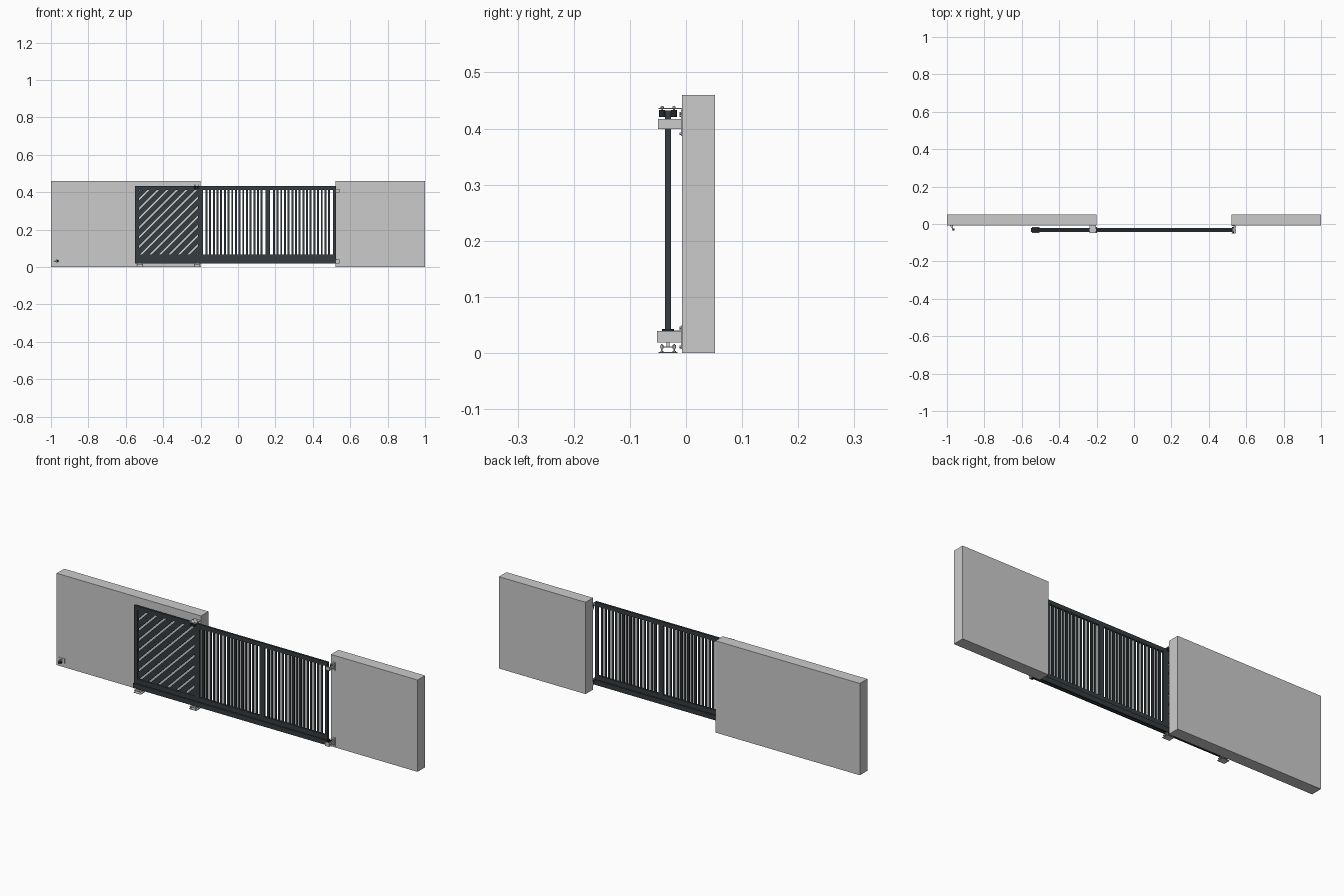
import bpy, bmesh, math
from mathutils import Matrix, Vector

if "Cube" in bpy.data.objects:
    bpy.data.objects.remove(bpy.data.objects["Cube"])

def material(name, rgb):
    m = bpy.data.materials.new(name)
    m.diffuse_color = (*rgb, 1)
    m.use_nodes = True
    m.node_tree.nodes["Principled BSDF"].inputs["Base Color"].default_value = m.diffuse_color
    return m

DARK = material("anthracite_paint", (0.035, 0.045, 0.05))
BLACK = material("black_nylon", (0.02, 0.02, 0.022))
GY = -0.032                      # gate centre plane

def finish(name, bm, mat=None, smooth=False):
    bmesh.ops.recalc_face_normals(bm, faces=bm.faces)
    me = bpy.data.meshes.new(name)
    bm.to_mesh(me)
    bm.free()
    ob = bpy.data.objects.new(name, me)
    bpy.context.collection.objects.link(ob)
    if mat:
        me.materials.append(mat)
    if smooth:
        bpy.ops.object.select_all(action='DESELECT')
        ob.select_set(True)
        bpy.context.view_layer.objects.active = ob
        bpy.ops.object.shade_smooth_by_angle(angle=math.radians(35))
    return ob

def box(bm, x0, x1, y0, y1, z0, z1):
    m = Matrix.Translation(((x0+x1)/2, (y0+y1)/2, (z0+z1)/2)) @ \
        Matrix.Diagonal((x1-x0, y1-y0, z1-z0, 1))
    bmesh.ops.create_cube(bm, size=1, matrix=m)

def cyl(bm, c, r, h, axis='Z', n=16):
    rot = {'Z': Matrix(), 'X': Matrix.Rotation(math.pi/2, 4, 'Y'),
           'Y': Matrix.Rotation(math.pi/2, 4, 'X')}[axis]
    bmesh.ops.create_cone(bm, cap_ends=True, segments=n, radius1=r, radius2=r,
                          depth=h, matrix=Matrix.Translation(c) @ rot)

def prism(bm, pts, axis, a, b):
    """Extrude a 2D outline along X (pts = y,z) or Z (pts = x,y)."""
    at = (lambda p, t: (t, *p)) if axis == 'X' else (lambda p, t: (*p, t))
    f = bm.faces.new([bm.verts.new(at(p, a)) for p in pts])
    r = bmesh.ops.extrude_face_region(bm, geom=[f])
    d = Vector((b-a, 0, 0)) if axis == 'X' else Vector((0, 0, b-a))
    bmesh.ops.translate(bm, vec=d, verts=[v for v in r['geom'] if isinstance(v, bmesh.types.BMVert)])

# walls
for name, x0, x1 in (("left_wall", -1, -0.2), ("right_wall", 0.52, 1)):
    bm = bmesh.new()
    box(bm, x0, x1, -0.007, 0.052, 0, 0.46)
    finish(name, bm)

# gate frame: rails and posts
X0, X1, ZB, ZT = -0.551, 0.523, 0.043, 0.432
bm = bmesh.new()
box(bm, X0, X1, GY-.005, GY+.005, ZB, 0.066)
box(bm, X0, X1, GY-.005, GY+.005, 0.411, ZT)
posts = [(X0, -0.53), (-0.215, -0.188), (0.146, 0.172), (0.507, X1)]
for a, b in posts:
    box(bm, a, b, GY-.005, GY+.005, 0.066, 0.411)
finish("gate_frame", bm, DARK)

# vertical bars in the two right bays
bm = bmesh.new()
for (_, a), (b, _) in zip(posts[1:3], posts[2:4]):
    n = 16
    for i in range(n):
        x = a + (b-a)*(i+1)/(n+1)
        box(bm, x-.0052, x+.0052, GY-.0035, GY+.0035, 0.062, 0.415)
finish("vertical_bars", bm, DARK)

# diagonal slats clipped to the left bay
bm = bmesh.new()
pitch = 0.036
cx, cz = -0.3725, 0.2385
for i in range(-8, 9):
    m = Matrix.Translation((cx, GY, cz)) @ Matrix.Rotation(-math.pi/4, 4, 'Y') @ \
        Matrix.Translation((0, 0, i*pitch)) @ Matrix.Diagonal((0.9, 0.007, 0.027, 1))
    bmesh.ops.create_cube(bm, size=1, matrix=m)
for co, no in (((-0.532, 0, 0), (-1, 0, 0)), ((-0.213, 0, 0), (1, 0, 0)),
               ((0, 0, 0.064), (0, 0, -1)), ((0, 0, 0.413), (0, 0, 1))):
    bmesh.ops.bisect_plane(bm, geom=bm.verts[:]+bm.edges[:]+bm.faces[:],
                           plane_co=co, plane_no=no, clear_outer=True)
    bmesh.ops.holes_fill(bm, edges=[e for e in bm.edges if e.is_boundary], sides=0)
finish("diagonal_slats", bm, DARK)

# C-shaped running track under the gate
bm = bmesh.new()
half = [(.004, .019), (.011, .019), (.011, .043)]
inner = [(.009, .041), (.009, .021), (.004, .021)]
prof = [(GY+y, z) for y, z in half] + [(GY-y, z) for y, z in reversed(half)] + \
       [(GY-y, z) for y, z in reversed(inner)] + [(GY+y, z) for y, z in inner]
prism(bm, prof, 'X', X0, X1)
finish("running_track", bm, DARK)

# roller carriages: base plate, studs with nuts, top plate, wheels in the track
for k, x in enumerate((-0.525, -0.218), 1):
    bm = bmesh.new()
    box(bm, x-.02, x+.02, GY-.017, GY+.017, 0, 0.002)
    box(bm, x-.018, x+.018, GY-.014, GY+.014, 0.010, 0.012)
    box(bm, x-.012, x+.012, GY-.003, GY+.003, 0.012, 0.034)
    for sx in (-1, 1):
        for sy in (-1, 1):
            px, py = x+sx*.014, GY+sy*.011
            cyl(bm, (px, py, .008), .0013, .016, n=8)
            for z in (.003, .009, .013):
                cyl(bm, (px, py, z), .0028, .002, n=6)
    finish(f"carriage_{k}", bm)
    bm = bmesh.new()
    for sx in (-1, 1):
        for sy in (-1, 1):
            cyl(bm, (x+sx*.011, GY+sy*.006, .031), .009, .004, 'Y', 20)
    finish(f"carriage_wheels_{k}", bm, BLACK, True)

# wall plate with bolt heads
def wall_plate(bm, x, z0, z1, w=.016):
    box(bm, x-w/2, x+w/2, -.009, -.007, z0, z1)
    for z in (z0+.004, z1-.004):
        cyl(bm, (x, -.010, z), .0025, .003, 'Y', 6)

# catchers: open-sided jaws that take the gate end
def catcher(name, x, z0, z1, front):
    bm = bmesh.new()
    jaw = [(x-.006, front), (x+.016, front), (x+.016, -.007), (x-.006, -.007),
           (x-.006, -.010), (x+.012, -.010), (x+.012, front+.003), (x-.006, front+.003)]
    prism(bm, jaw, 'Z', z0, z1)
    wall_plate(bm, x+.013, z0-.012, z1+.010, .012)
    for y in (front+.008, GY, -.016):
        cyl(bm, (x+.017, y, (z0+z1)/2), .002, .003, 'X', 6)
    finish(name, bm)
    bm = bmesh.new()
    for y in (GY-.012, GY+.012):
        cyl(bm, (x+.004, y, (z0+z1)/2), .0055, (z1-z0)*.8)
    finish(name + "_rollers", bm, BLACK, True)

catcher("upper_catcher", 0.526, 0.399, 0.417, -0.050)
catcher("lower_catcher", 0.526, 0.019, 0.039, -0.052)

# upper guide: bracket on the left wall with four side rollers
gx = -0.220
bm = bmesh.new()
box(bm, gx-.018, gx+.018, -.049, -.007, .435, .437)
box(bm, gx-.018, gx+.018, -.009, -.007, .419, .437)
for s in (-1, 1):
    cyl(bm, (gx+s*.012, -.010, .427), .0025, .003, 'Y', 6)
    for sy in (-1, 1):
        cyl(bm, (gx+s*.010, GY+sy*.0105, .432), .0015, .016, n=8)
        cyl(bm, (gx+s*.010, GY+sy*.0105, .438), .003, .002, n=6)
finish("upper_guide_bracket", bm)
bm = bmesh.new()
for s in (-1, 1):
    for sy in (-1, 1):
        cyl(bm, (gx+s*.010, GY+sy*.0105, .427), .0052, .012)
finish("upper_guide_rollers", bm, BLACK, True)

# open-position stop near the left end of the wall
bm = bmesh.new()
wall_plate(bm, -0.970, .020, .044, .030)
box(bm, -.973, -.969, GY-.004, -.008, .024, .040)
prism(bm, [(-.984, -.009), (-.973, -.009), (-.973, -.024)], 'Z', .030, .033)
finish("open_stop_bracket", bm)
bm = bmesh.new()
cyl(bm, (-.964, GY+.002, .032), .006, .010, 'X')
finish("open_stop_buffer", bm, BLACK, True)

# end wheel and end cap of the gate
bm = bmesh.new()
box(bm, X1, X1+.003, GY-.010, GY+.010, .020, .042)
cyl(bm, (X1+.005, GY, .031), .006, .006, 'Y')
finish("gate_end_wheel", bm, BLACK, True)
